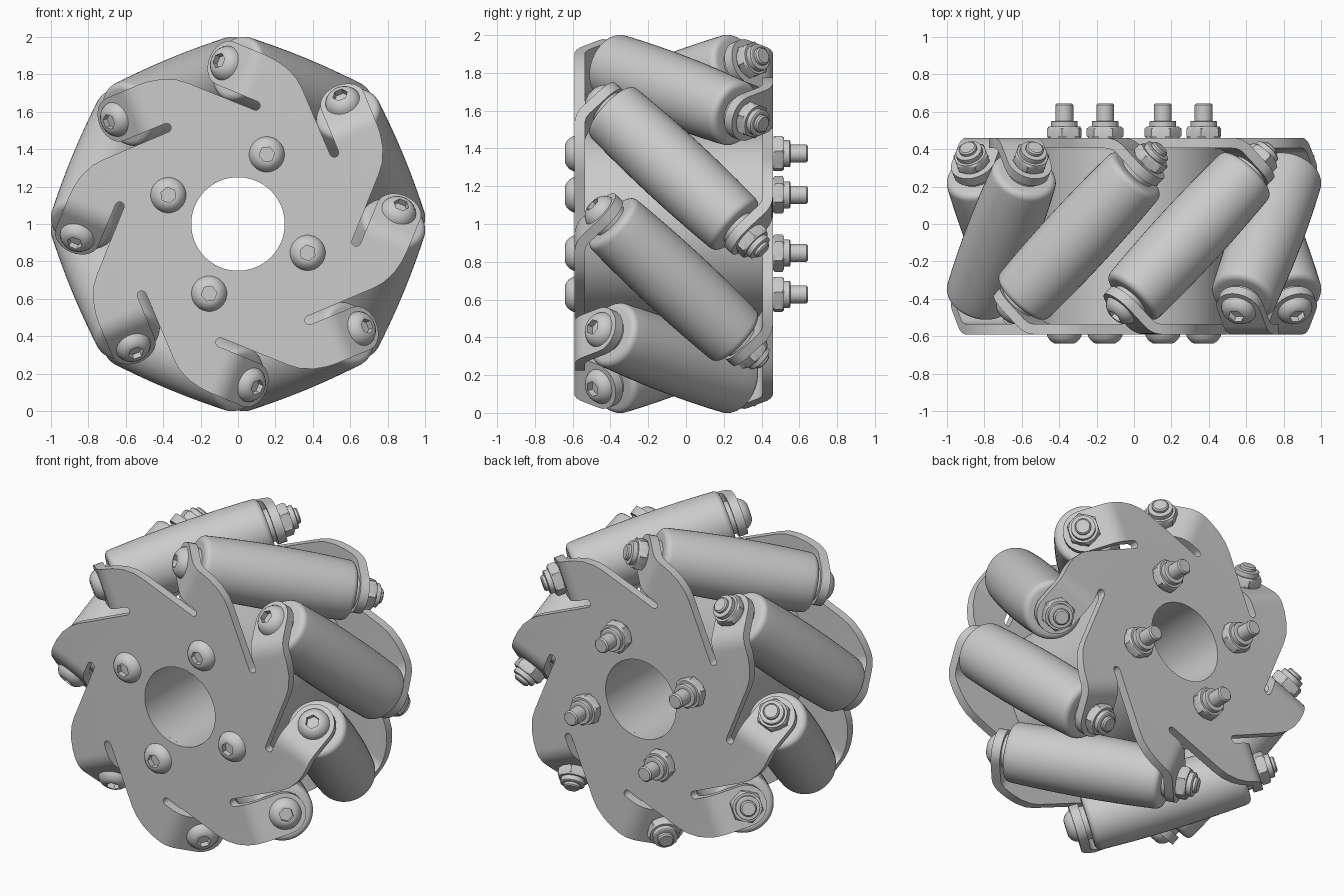
import bpy, bmesh
from math import pi, cos, sin, radians
from mathutils import Matrix, Vector

cube = bpy.data.objects.get("Cube")
if cube:
    bpy.data.objects.remove(cube, do_unlink=True)

metal = bpy.data.materials.new("grey metal")
metal.use_nodes = True
GREY = (0.6, 0.6, 0.6, 1)
metal.diffuse_color = GREY
metal.node_tree.nodes["Principled BSDF"].inputs["Base Color"].default_value = GREY

COUNT = 8
ARM = 2 * pi / COUNT
WHEEL = Matrix.Translation((0, -0.065, 1))      # wheel centre, axle along y
HALF_WIDTH, THICK = 0.525, 0.055
ROLLER_R = 0.768                                # roller axis distance from axle
TAB_S = 0.53                                    # tab position along roller axis
parts = []


def add(name, mesh, matrix):
    ob = bpy.data.objects.new(name, mesh)
    bpy.context.collection.objects.link(ob)
    ob.matrix_world = matrix
    parts.append(ob)
    return ob


def to_mesh(name, bm):
    mesh = bpy.data.meshes.new(name)
    bm.to_mesh(mesh)
    bm.free()
    mesh.materials.append(metal)
    return mesh


def lathe(name, profile, steps=24):
    """Turn (radius, height) points round z; a third item makes the ring hexagonal."""
    bm = bmesh.new()
    rings = []
    for r, h, *hexed in profile:
        ring = []
        for i in range(steps):
            a = 2 * pi * i / steps
            k = cos(pi / 6) / cos(a % (pi / 3) - pi / 6) if hexed else 1
            ring.append(bm.verts.new((r * k * cos(a), r * k * sin(a), h)))
        rings.append(ring)
    for low, high in zip(rings, rings[1:]):
        for i in range(steps):
            j = (i + 1) % steps
            bm.faces.new((low[i], low[j], high[j], high[i]))
    bmesh.ops.remove_doubles(bm, verts=bm.verts, dist=1e-5)
    bmesh.ops.dissolve_degenerate(bm, edges=bm.edges, dist=1e-5)
    bmesh.ops.recalc_face_normals(bm, faces=bm.faces)
    return to_mesh(name, bm)


def turn(i):
    """Place an arm's local frame (x radial, z tangential) at arm number i."""
    return WHEEL @ Matrix.Rotation(-(i + 0.5) * ARM, 4, 'Y')


def along(point, direction):
    """Put a lathed part at a point with its z axis along a direction."""
    return Matrix.Translation(point) @ Vector(direction).to_track_quat('Z', 'Y').to_matrix().to_4x4()


def star_plate():
    """Flat star with slotted arms, each arm's tab folded inward by 45 degrees."""
    bm = bmesh.new()
    c45 = cos(pi / 4)
    y = THICK / 2 - HALF_WIDTH
    fold_t = 2 * TAB_S * c45 + y                # where the tab plane meets the plate
    slot_r, slot_t, slot_w = 0.621, 0.155, 0.024
    # slot end, outer half then inner half
    arc = [(slot_r + slot_w * cos(a), slot_t - slot_w * sin(a))
           for a in (pi * k / 8 for k in range(9))]

    def back(p):                                # same point one arm clockwise
        c, s = cos(ARM), sin(ARM)
        return (p[0] * c + p[1] * s, p[1] * c - p[0] * s)

    tab_r = ROLLER_R - slot_r - slot_w
    top, low = ROLLER_R + tab_r, ROLLER_R - tab_r
    bore = 0.25
    start = [back(p) for p in arc[4:]]
    crown = [(0.80, -0.04), (0.84, 0.01), (0.872, 0.08), (0.887, 0.15)]
    slot_angle = -Vector((1, 0)).angle_signed(Vector(arc[4]))
    inner = [(bore * cos(a), bore * sin(a)) for a in (slot_angle - ARM * k / 8 for k in range(9))]

    # smooth bend from plate (w = 0) to tab (w = 1), as (y, t)
    bend_len = 0.05
    bend = [(y + bend_len * c45 * w * w,
             fold_t - bend_len * (1 - w) ** 2 + bend_len * c45 * w * w)
            for w in (k / 6 for k in range(7))]
    tab_len = (TAB_S * c45 - fold_t) / c45
    tip = [(ROLLER_R - tab_r * cos(a), tab_len + tab_r * sin(a))
           for a in (pi * k / 14 for k in range(15))]

    for i in range(COUNT):
        rot = Matrix.Rotation(-i * ARM, 4, 'Y')

        def vert(r, depth, t):
            return bm.verts.new(rot @ Vector((r, depth, t)))

        pairs = [(vert(top, *p), vert(low, *p)) for p in bend]
        lead = [vert(r, y, t) for r, t in start + crown]
        trail = [vert(r, y, t) for r, t in arc[:5] + inner]
        bm.faces.new(lead + list(pairs[0]) + trail)
        for (a, b), (c, d) in zip(pairs, pairs[1:]):
            bm.faces.new((b, a, c, d))
        tab = [vert(r, y + u * c45, fold_t + u * c45) for r, u in tip]
        bm.faces.new(list(pairs[-1]) + tab)
    bmesh.ops.remove_doubles(bm, verts=bm.verts, dist=1e-4)
    bmesh.ops.recalc_face_normals(bm, faces=bm.faces)
    return to_mesh("star_plate", bm)


# Front and back plates: the same part, flipped about a radial line
front = add("front_plate", star_plate(), turn(0))
solid = front.modifiers.new("thickness", 'SOLIDIFY')
solid.thickness, solid.offset, solid.use_even_offset = THICK, 0, True
bpy.context.view_layer.objects.active = front
front.select_set(True)
bpy.ops.object.modifier_apply(modifier="thickness")
add("back_plate", front.data, turn(0) @ Matrix.Rotation(pi, 4, 'X'))

# Hub tube between the plates
h = HALF_WIDTH - THICK / 2
hub = lathe("hub", [(0.25, -h), (0.5, -h), (0.5, h), (0.25, h), (0.25, -h)], 64)
add("hub", hub, WHEEL @ Matrix.Rotation(pi / 2, 4, 'X'))

# Barrel roller with rounded shoulders and end bushings
side = [(0.19 - 0.012 * (s / 0.44) ** 2, s) for s in (0.44 * k / 6 for k in range(7))]
shoulder = [(0.178 - 0.035 * (1 - cos(a)), 0.44 + 0.035 * sin(a))
            for a in (pi / 2 * k / 5 for k in range(1, 6))]
half = side + shoulder + [(0.1, 0.475), (0.1, 0.51), (0, 0.51)]
roller = lathe("roller", [(r, -s) for r, s in half[:0:-1]] + half, 48)

# Fasteners: domed socket screw and hex nut on a threaded end
screw = lathe("screw_head", [(0, 0.015), (0.042, 0.015, 1), (0.042, 0.05, 1), (0.05, 0.05),
                             (0.067, 0.041), (0.081, 0.028), (0.09, 0.014), (0.095, 0), (0, 0)])


def nut_mesh(name, length):
    return lathe(name, [(0, 0), (0.088, 0), (0.1, 0.01, 1), (0.1, 0.05, 1), (0.086, 0.06),
                        (0.072, 0.06), (0.072, 0.088), (0.066, 0.092), (0.048, 0.092),
                        (0.048, length - 0.008), (0.04, length), (0, length)])


roller_nut = nut_mesh("roller_nut", 0.115)
hub_nut = nut_mesh("hub_nut", 0.185)

# Eight rollers, each with a screw at the front and a nut at the back
d = Vector((0, -1, 1)).normalized()
centre = Vector((ROLLER_R, 0, 0))
reach = TAB_S + THICK / 2
for i in range(COUNT):
    frame = turn(i)
    add(f"roller_{i + 1}", roller, frame @ along(centre, d))
    add(f"roller_screw_{i + 1}", screw, frame @ along(centre + d * reach, d))
    add(f"roller_nut_{i + 1}", roller_nut, frame @ along(centre - d * reach, -d))

# Four hub screws and nuts
for i in range(1, COUNT, 2):
    frame = turn(i)
    add(f"hub_screw_{i}", screw, frame @ along((0.403, -HALF_WIDTH, 0), (0, -1, 0)))
    add(f"hub_nut_{i}", hub_nut, frame @ along((0.403, HALF_WIDTH, 0), (0, 1, 0)))

for ob in parts:
    ob.select_set(True)
bpy.ops.object.shade_smooth_by_angle(angle=radians(32))
